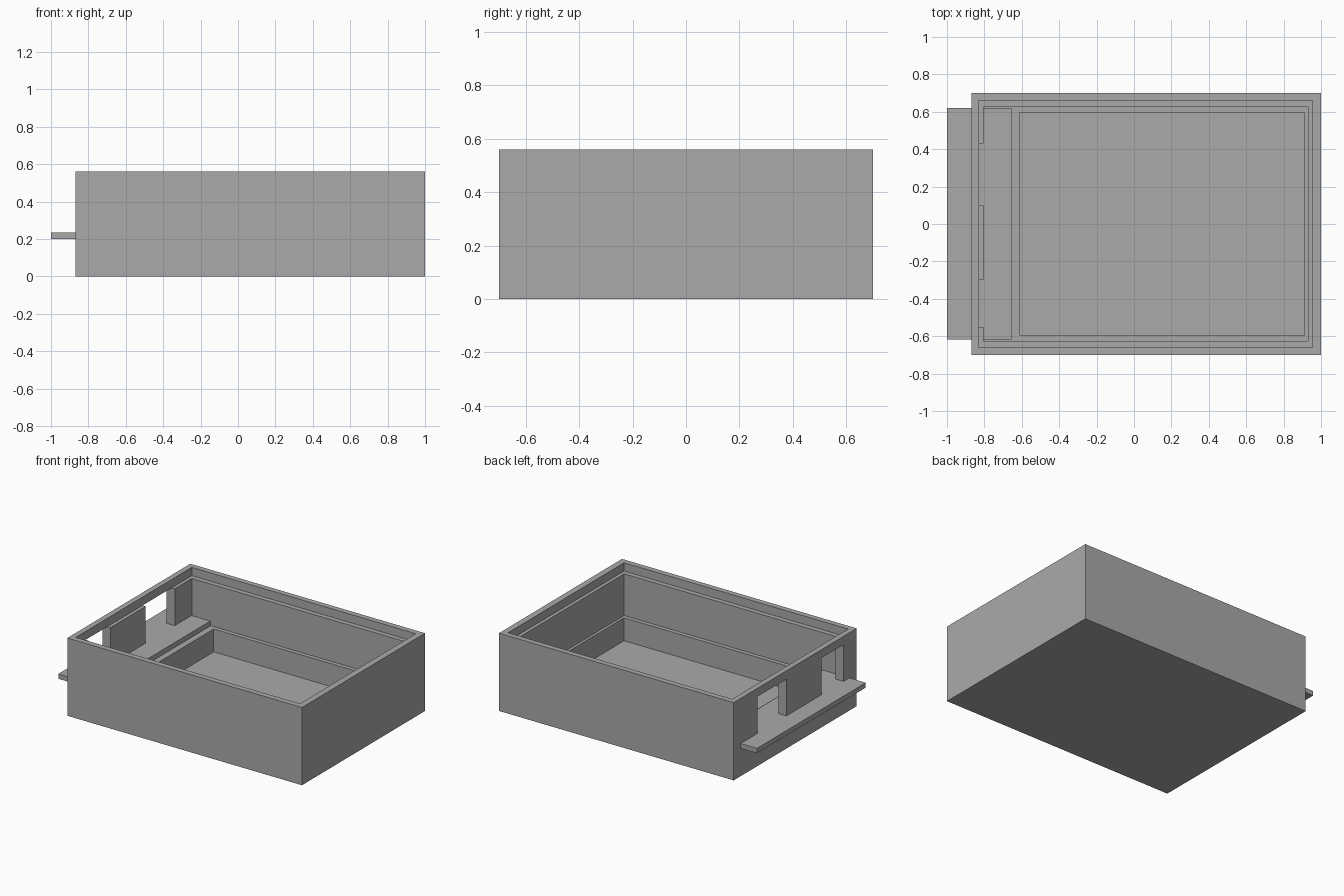
import bpy

if "Cube" in bpy.data.objects:
    bpy.data.objects.remove(bpy.data.objects["Cube"], do_unlink=True)

grey = bpy.data.materials.new("plain_grey")
grey.use_nodes = True
COLOUR = (0.4, 0.4, 0.4, 1)
grey.diffuse_color = COLOUR
grey.node_tree.nodes["Principled BSDF"].inputs["Base Color"].default_value = COLOUR


def box(name, x, y, z):
    """Axis-aligned box from (min, max) ranges."""
    ranges = (x, y, z)
    bpy.ops.mesh.primitive_cube_add(size=1)
    ob = bpy.context.object
    ob.name = name
    for v in ob.data.vertices:
        v.co = [r[0] if c < 0 else r[1] for c, r in zip(v.co, ranges)]
    ob.data.materials.append(grey)
    return ob


def cut(body, name, x, y, z):
    """Subtract a box from the body and discard the cutter."""
    cutter = box(name, x, y, z)
    cutter.hide_render = True
    mod = body.modifiers.new(name, "BOOLEAN")
    mod.operation = "DIFFERENCE"
    mod.solver = "EXACT"
    mod.object = cutter
    bpy.context.view_layer.objects.active = body
    bpy.ops.object.modifier_apply(modifier=mod.name)
    bpy.data.objects.remove(cutter, do_unlink=True)


FLOOR, LEDGE, LIP, TOP = 0.035, 0.20, 0.50, 0.56

# Outer case
case = box("case", (-0.87, 1.0), (-0.70, 0.70), (0, TOP))

# Stepped interior: lid recess, main cavity, lower well
cut(case, "lid_recess", (-0.83, 0.955), (-0.66, 0.66), (LIP, 0.7))
cut(case, "main_cavity", (-0.805, 0.93), (-0.625, 0.625), (LEDGE, 0.6))
cut(case, "lower_well", (-0.61, 0.91), (-0.595, 0.595), (FLOOR, 0.4))

# Two openings in the end wall
for y in ((0.10, 0.43), (-0.55, -0.30)):
    cut(case, "wall_opening", (-0.95, -0.75), y, (LEDGE, LIP))

# Shelf passing through the end wall
box("shelf_plate", (-1.0, -0.655), (-0.617, 0.62), (LEDGE, 0.235))
